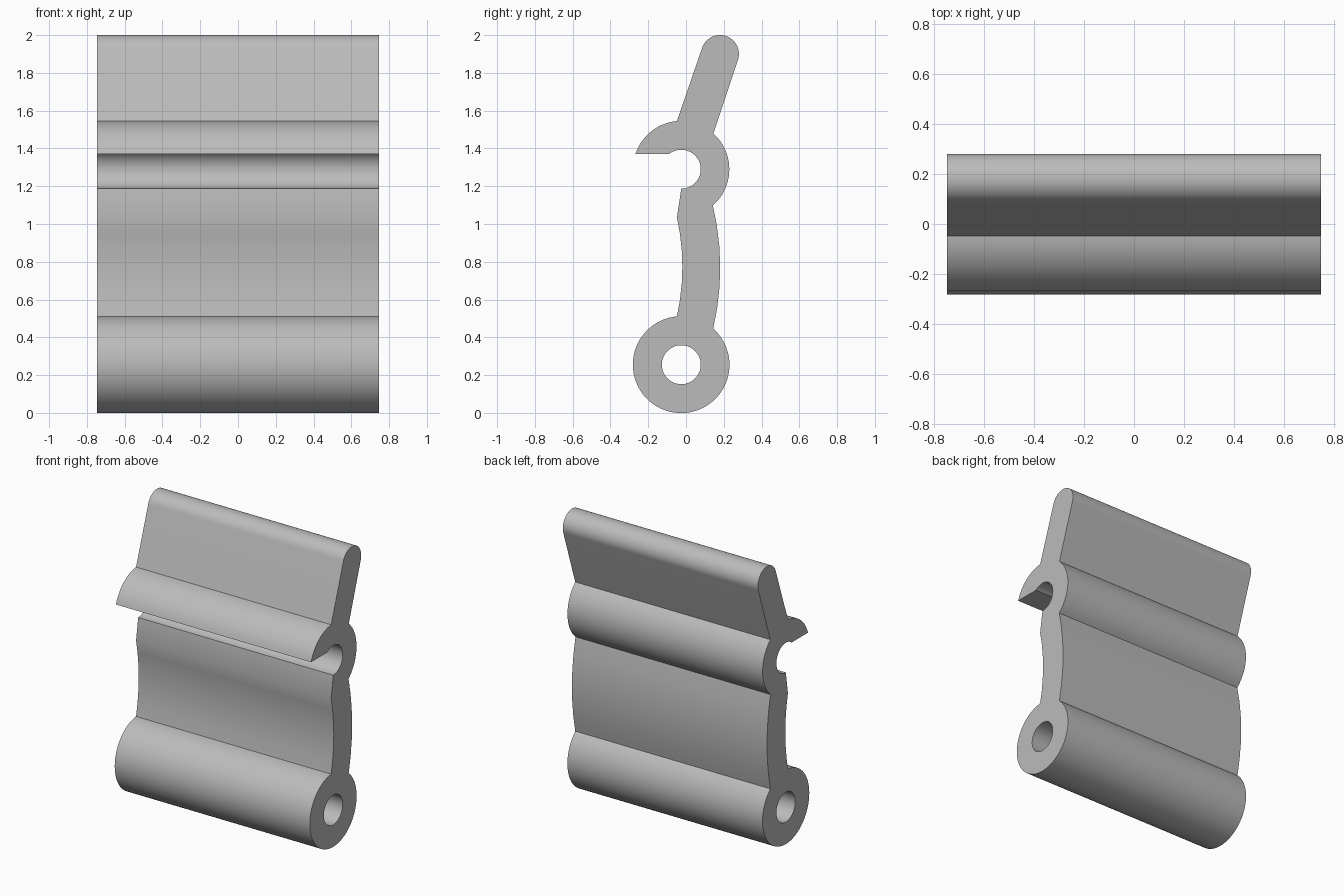
import bpy
import bmesh
from math import atan2, cos, sin, hypot, tau, ceil, radians

cube = bpy.data.objects.get("Cube")
if cube:
    bpy.data.objects.remove(cube, do_unlink=True)

HALF_WIDTH = 0.747
LOWER = (-0.025, 0.255)      # lower barrel centre (y, z)
UPPER = (-0.025, 1.29)       # upper hook centre
TIP = (0.18, 1.9)            # rounded lever tip centre
BOW = (-1.23, 0.775)         # centre of the bowed web


def arc(centre, start, end, turn, step=radians(5)):
    """Points from start to end round centre; turn 1 is counter-clockwise, -1 clockwise."""
    (cy, cz), (sy, sz), (ey, ez) = centre, start, end
    a = atan2(sz - cz, sy - cy)
    sweep = turn * ((turn * (atan2(ez - cz, ey - cy) - a)) % tau)
    r0, r1 = hypot(sy - cy, sz - cz), hypot(ey - cy, ez - cz)
    n = max(6, ceil(abs(sweep) / step))
    pts = []
    for i in range(n + 1):
        t = i / n
        r = r0 + (r1 - r0) * t
        pts.append((cy + r * cos(a + sweep * t), cz + r * sin(a + sweep * t)))
    return pts


# Junctions between the sections of the outline
web_front_low, web_front_top = (-0.048, 0.511), (-0.048, 1.035)
web_back_low, web_back_top = (0.144, 0.446), (0.142, 1.098)
lever_front, lever_back = (-0.048, 1.545), (0.145, 1.479)

outline = (
    arc(BOW, web_front_low, web_front_top, 1)                     # web front
    + arc(UPPER, (-0.025, 1.187), (-0.09, 1.37), 1)               # hook socket
    + arc(UPPER, (-0.268, 1.37), lever_front, -1)                 # hook lip
    + arc(TIP, (0.085, 1.932), (0.275, 1.868), -1)                # lever tip
    + arc(UPPER, lever_back, web_back_top, -1)                    # hook back
    + arc(BOW, web_back_top, web_back_low, -1)[1:]                # web back
    + arc(LOWER, web_back_low, web_front_low, -1)[1:-1]           # barrel
)
bore = [(LOWER[0] + 0.103 * cos(tau * i / 64), LOWER[1] + 0.103 * sin(tau * i / 64))
        for i in range(64)]

# Fill the profile around the bore and extrude it across the width
bm = bmesh.new()
edges = []
for loop in (outline, bore):
    verts = [bm.verts.new((-HALF_WIDTH, y, z)) for y, z in loop]
    edges += [bm.edges.new((v, verts[i - 1])) for i, v in enumerate(verts)]
bmesh.ops.triangle_fill(bm, edges=edges, use_beauty=True, normal=(1, 0, 0))
side = bmesh.ops.extrude_face_region(bm, geom=bm.faces[:], use_keep_orig=True)
moved = [g for g in side["geom"] if isinstance(g, bmesh.types.BMVert)]
bmesh.ops.translate(bm, verts=moved, vec=(2 * HALF_WIDTH, 0, 0))
bmesh.ops.recalc_face_normals(bm, faces=bm.faces[:])

mesh = bpy.data.meshes.new("hinged_clip")
bm.to_mesh(mesh)
bm.free()
clip = bpy.data.objects.new("hinged_clip", mesh)
bpy.context.collection.objects.link(clip)

# Plain grey finish
grey = bpy.data.materials.new("light_grey")
grey.use_nodes = True
colour = (0.5, 0.5, 0.5, 1)
grey.diffuse_color = colour
grey.node_tree.nodes["Principled BSDF"].inputs["Base Color"].default_value = colour
mesh.materials.append(grey)

# Smooth curves with crisp section breaks
bpy.ops.object.select_all(action="DESELECT")
clip.select_set(True)
bpy.context.view_layer.objects.active = clip
bpy.ops.object.shade_smooth_by_angle(angle=radians(25))
